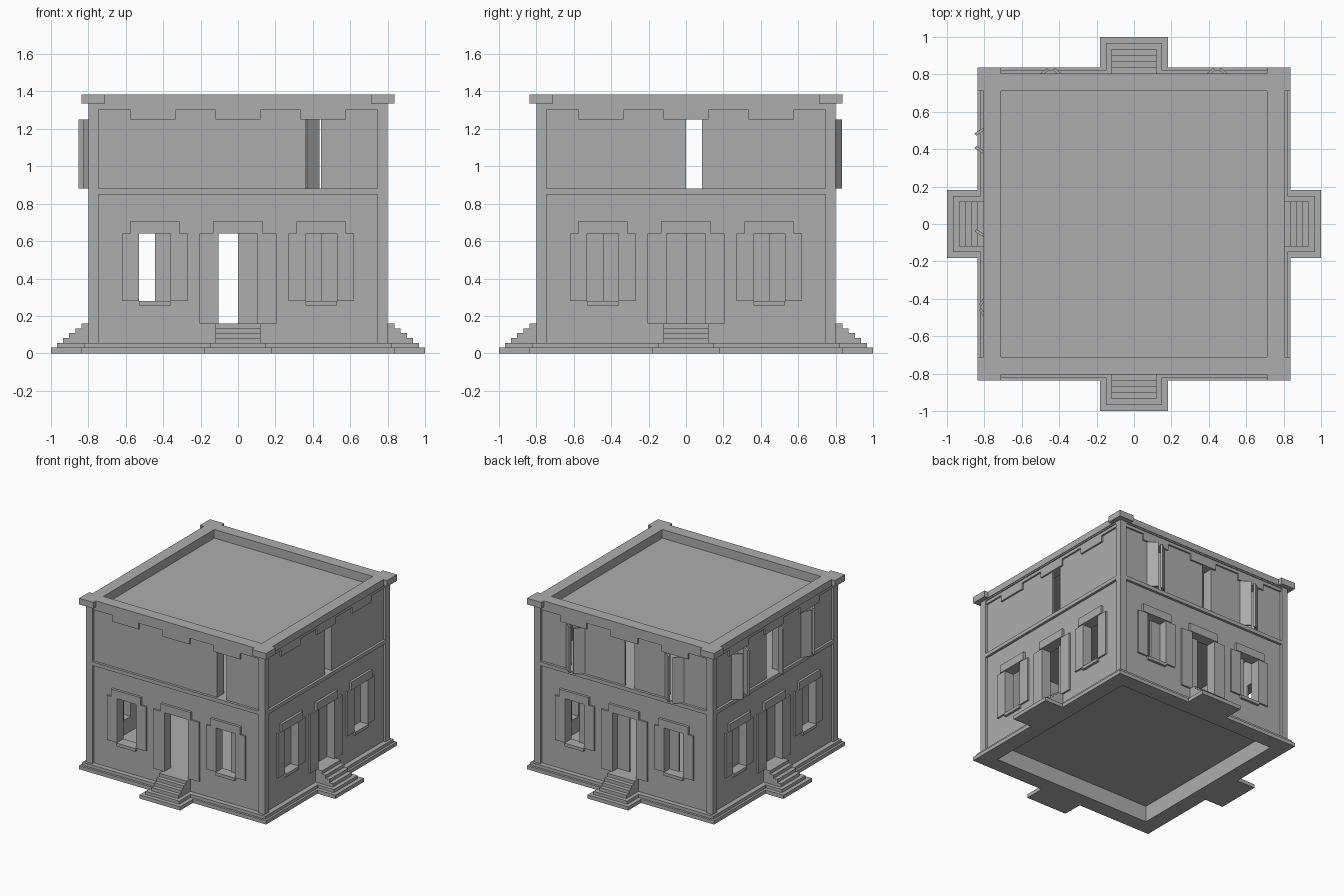
import bpy, bmesh
from math import radians
from mathutils import Matrix, Vector

cube = bpy.data.objects.get("Cube")
if cube:
    bpy.data.objects.remove(cube, do_unlink=True)

COLOUR = (0.42, 0.42, 0.42, 1)
stone = bpy.data.materials.new("grey_stone")
stone.use_nodes = True
stone.diffuse_color = COLOUR
stone.node_tree.nodes["Principled BSDF"].inputs["Base Color"].default_value = COLOUR

SIDES = ["front", "right", "back", "left"]
IN, WALL, OUT = 0.71, 0.78, 0.80     # inner face, wall face, pillar face
WIN, HALF, DOOR = 0.445, 0.085, 0.105


def box(bm, u0, u1, d0, d1, z0, z1, matrix=None):
    """Box on the front side: u across, d outward from the centre, z up."""
    size = Vector((u1 - u0, d1 - d0, z1 - z0))
    mid = Vector(((u0 + u1) / 2, -(d0 + d1) / 2, (z0 + z1) / 2))
    m = Matrix.Translation(mid) @ Matrix.Diagonal(size).to_4x4()
    bmesh.ops.create_cube(bm, size=1, matrix=(matrix or Matrix()) @ m)


def finish(bm, name, side=0):
    bm.transform(Matrix.Rotation(radians(90 * side), 4, "Z"))
    mesh = bpy.data.meshes.new(name)
    bm.to_mesh(mesh)
    bm.free()
    mesh.materials.append(stone)
    obj = bpy.data.objects.new(name, mesh)
    bpy.context.collection.objects.link(obj)


def part(name, boxes, side=0):
    bm = bmesh.new()
    for b in boxes:
        box(bm, *b)
    finish(bm, name, side)


def wall(name, side, z0, z1, openings):
    """Piers between openings, with wall pieces above and below each one."""
    boxes, u = [], -WALL
    for a, b, low, high in openings:
        boxes += [(u, a, IN, WALL, z0, z1), (a, b, IN, WALL, z0, low),
                  (a, b, IN, WALL, high, z1)]
        u = b
    boxes.append((u, WALL, IN, WALL, z0, z1))
    part(name, [b for b in boxes if b[5] - b[4] > 0.001], side)


def leaf(name, side, hinge, width, angle, z0, z1):
    """Shutter leaf hinged on the wall face; positive angles open outward."""
    bm = bmesh.new()
    turn = -angle if width > 0 else angle
    m = Matrix.Translation((hinge, -WALL, 0)) @ Matrix.Rotation(radians(turn), 4, "Z")
    box(bm, min(0, width), max(0, width), -0.015, 0, z0, z1, m)
    finish(bm, name, side)


# Upper leaf angles per side: two for each opening, running across the wall
UPPER_ANGLES = [
    (0, 0, 0, 0, -90, 0),
    (0, 0, 0, -90, 0, 0),
    (40, 40, 0, -90, 40, 40),
    (58, 58, -90, 58, 35, 35),
]
# Which half of each ground opening has a closed inner leaf (0 none, -1 or 1)
INNER = [(0, 0, 1), (1, 1, 1), (1, -1, -1), (1, 1, 1)]

for s, side in enumerate(SIDES):
    # Walls of both storeys
    windows = [(c - HALF, c + HALF, 0.28, 0.64) for c in (-WIN, WIN)]
    wall(side + "_ground_wall", s, 0, 0.86,
         [windows[0], (-DOOR, DOOR, 0.16, 0.64), windows[1]])
    wall(side + "_upper_wall", s, 0.87, 1.335,
         [(c - HALF, c + HALF, 0.88, 1.25) for c in (-WIN, 0, WIN)])

    # Ground shutters, lintels, sills and inner leaves
    shutters, lintels, inner = [], [], []
    for i, (c, h, w, low) in enumerate([(-WIN, HALF, 0.09, 0.28),
                                        (0, DOOR, 0.1, 0.16), (WIN, HALF, 0.09, 0.28)]):
        shutters += [(c - h - w, c - h, WALL - 0.01, 0.793, low, 0.64),
                     (c + h, c + h + w, WALL - 0.01, 0.793, low, 0.64)]
        lintels.append((c - 0.133, c + 0.133, WALL - 0.01, OUT, 0.64, 0.705))
        half = INNER[s][i]
        if half:
            a, b = sorted((c, c + half * h))
            inner.append((a, b, IN, IN + 0.015, low, 0.64))
    part(side + "_shutters", shutters, s)
    part(side + "_lintels", lintels, s)
    part(side + "_inner_leaves", inner, s)
    part(side + "_sills", [(c - HALF, c + HALF, IN + 0.01, OUT, 0.255, 0.28)
                           for c in (-WIN, WIN)], s)

    # Upper shutters, some of them ajar
    for i, c in enumerate((-WIN, 0, WIN)):
        for j, k in enumerate((-1, 1)):
            leaf(f"{side}_upper_leaf_{i * 2 + j + 1}", s, c + k * HALF, -k * HALF,
                 UPPER_ANGLES[s][i * 2 + j], 0.88, 1.25)

    # Stepped trim under the cornice, with floor and top bands
    part(side + "_trim", [(-0.745, 0.745, WALL - 0.01, 0.793, 1.30, 1.325)] +
         [(c - 0.12, c + 0.12, WALL - 0.01, 0.793, 1.25, 1.30) for c in (-0.455, 0, 0.455)], s)
    part(side + "_bands", [(-0.76, 0.76, IN, OUT, 0.85, 0.88),
                           (-0.76, 0.76, IN, OUT, 1.325, 1.335)], s)

    # Corner pillar, cornice with corner block, and stepped plinth
    part(side + "_pillar", [(0.745, OUT, 0.745, OUT, 0, 1.335)], s)
    part(side + "_cornice", [(-IN, IN, IN, 0.805, 1.335, 1.385),
                             (IN, 0.838, IN, 0.838, 1.335, 1.385),
                             (-IN, IN, IN, 0.74, 1.29, 1.335)], s)
    part(side + "_plinth", [(-IN, 0.838, IN, 0.838, 0, 0.03),
                            (-IN, 0.82, IN, 0.82, 0.03, 0.055)], s)

    # Stair on its stepped base
    steps = [(-0.12, 0.12, 0.76, 0.935 - 0.0325 * i, 0.05, 0.082 + 0.026 * i)
             for i in range(4)]
    part(side + "_stair", [(-0.182, 0.182, 0.76, 1.0, 0, 0.03),
                           (-0.15, 0.15, 0.76, 0.967, 0.03, 0.055)] + steps, s)

# Floors and flat roof
for name, z0, z1 in (("ground_floor", 0.13, 0.16), ("upper_floor", 0.85, 0.88),
                     ("roof", 1.29, 1.315)):
    part(name, [(-0.72, 0.72, -0.72, 0.72, z0, z1)])
